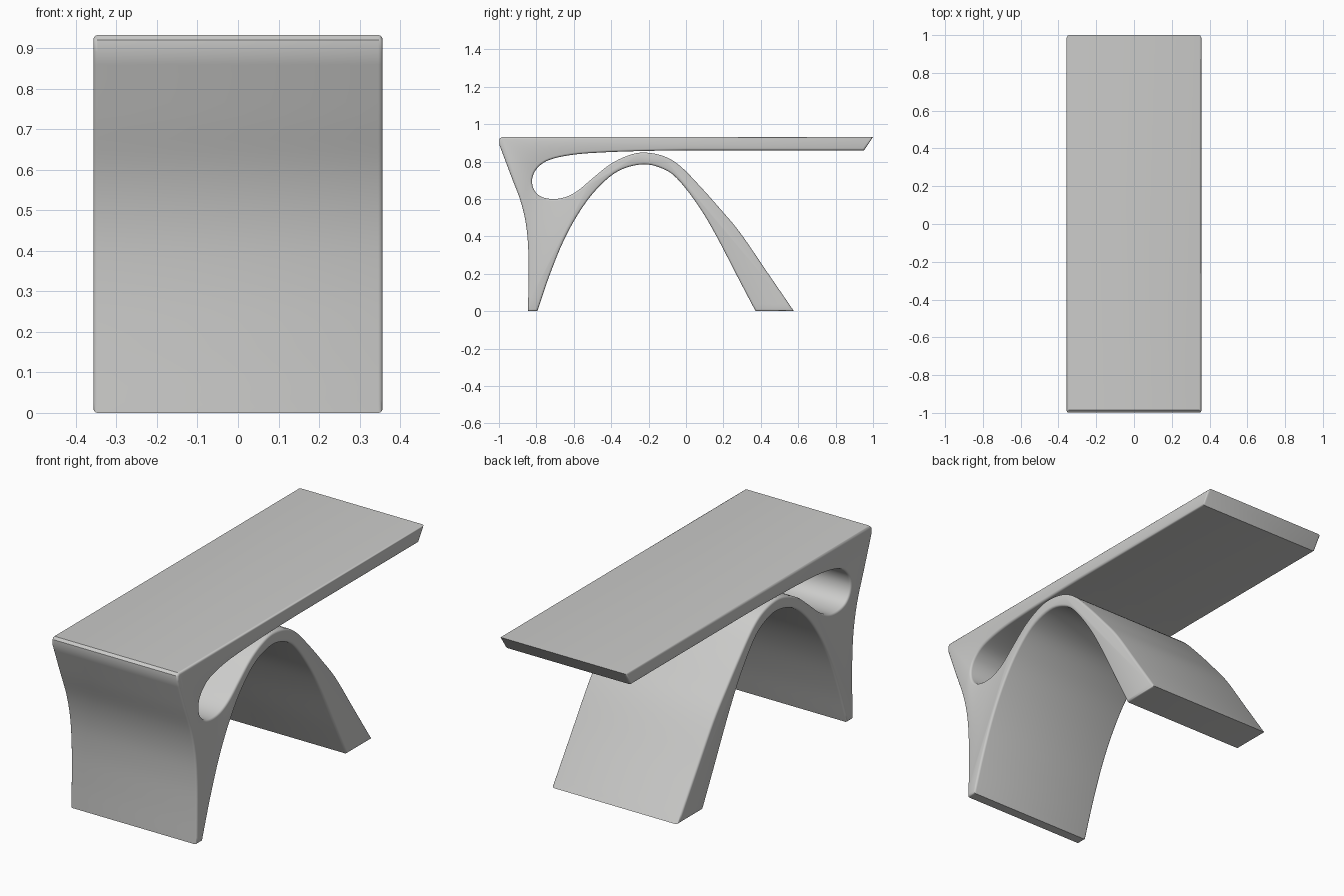
import bpy, bmesh, math
from mathutils import Vector

if "Cube" in bpy.data.objects:
    bpy.data.objects.remove(bpy.data.objects["Cube"])

HALF_WIDTH = 0.357


def spline(points, steps=5):
    """Smooth curve through the points, leaving out the last one."""
    p = [Vector(q) for q in points]
    p = [2 * p[0] - p[1]] + p + [2 * p[-1] - p[-2]]
    out = []
    for a, b, c, d in zip(p, p[1:], p[2:], p[3:]):
        for i in range(steps):
            t = i / steps
            out.append(0.5 * (2 * b + (c - a) * t + (2 * a - 5 * b + 4 * c - d) * t * t
                              + (3 * b - a - 3 * c + d) * t ** 3))
    return out


# Side outline (y, z), one run per stretch between sharp corners
back_leg_outside = [(-0.998, 0.89), (-0.94, 0.735), (-0.885, 0.59), (-0.855, 0.46),
                    (-0.843, 0.32), (-0.842, 0.16), (-0.845, 0)]
arch_inside = [(-0.795, 0), (-0.73, 0.19), (-0.655, 0.375), (-0.57, 0.53), (-0.475, 0.655),
               (-0.36, 0.75), (-0.225, 0.785), (-0.11, 0.755), (-0.03, 0.69), (0.075, 0.55),
               (0.166, 0.395), (0.28, 0.175), (0.372, 0)]
arch_outside = [(0.577, 0), (0.433, 0.21), (0.289, 0.42), (0.18, 0.55), (0.075, 0.668),
                (-0.03, 0.775), (-0.12, 0.829), (-0.23, 0.848), (-0.32, 0.828),
                (-0.41, 0.782), (-0.5, 0.71), (-0.58, 0.643), (-0.65, 0.608), (-0.72, 0.6),
                (-0.78, 0.615), (-0.815, 0.655), (-0.822, 0.71), (-0.795, 0.765),
                (-0.73, 0.809), (-0.6, 0.837), (-0.42, 0.85), (-0.2, 0.857), (0, 0.86)]
top_edge = [(0, 0.86), (0.952, 0.86), (1.0, 0.932), (-0.985, 0.932), (-0.998, 0.92)]

outline = (spline(back_leg_outside) + [Vector(back_leg_outside[-1])]
           + spline(arch_inside) + [Vector(arch_inside[-1])]
           + spline(arch_outside) + [Vector(q) for q in top_edge])

# Extrude the outline across the width
bm = bmesh.new()
face = bm.faces.new([bm.verts.new((-HALF_WIDTH, y, z)) for y, z in outline])
grown = bmesh.ops.extrude_face_region(bm, geom=[face])
bmesh.ops.translate(bm, vec=(2 * HALF_WIDTH, 0, 0),
                    verts=[g for g in grown["geom"] if isinstance(g, bmesh.types.BMVert)])
bmesh.ops.recalc_face_normals(bm, faces=bm.faces)

# Soften the side rims
rims = [e for e in bm.edges if abs(e.verts[0].co.x - e.verts[1].co.x) < 1e-6]
bmesh.ops.bevel(bm, geom=rims, offset=0.011, segments=3, profile=0.5,
                affect='EDGES', clamp_overlap=False)
bmesh.ops.recalc_face_normals(bm, faces=bm.faces)

mesh = bpy.data.meshes.new("arched_bench")
bm.to_mesh(mesh)
bm.free()
bench = bpy.data.objects.new("arched_bench", mesh)
bpy.context.collection.objects.link(bench)

grey = bpy.data.materials.new("light grey")
grey.diffuse_color = (0.6, 0.6, 0.59, 1)
grey.use_nodes = True
grey.node_tree.nodes["Principled BSDF"].inputs["Base Color"].default_value = grey.diffuse_color
mesh.materials.append(grey)

bpy.context.view_layer.objects.active = bench
bench.select_set(True)
bpy.ops.object.shade_smooth_by_angle(angle=math.radians(35))
